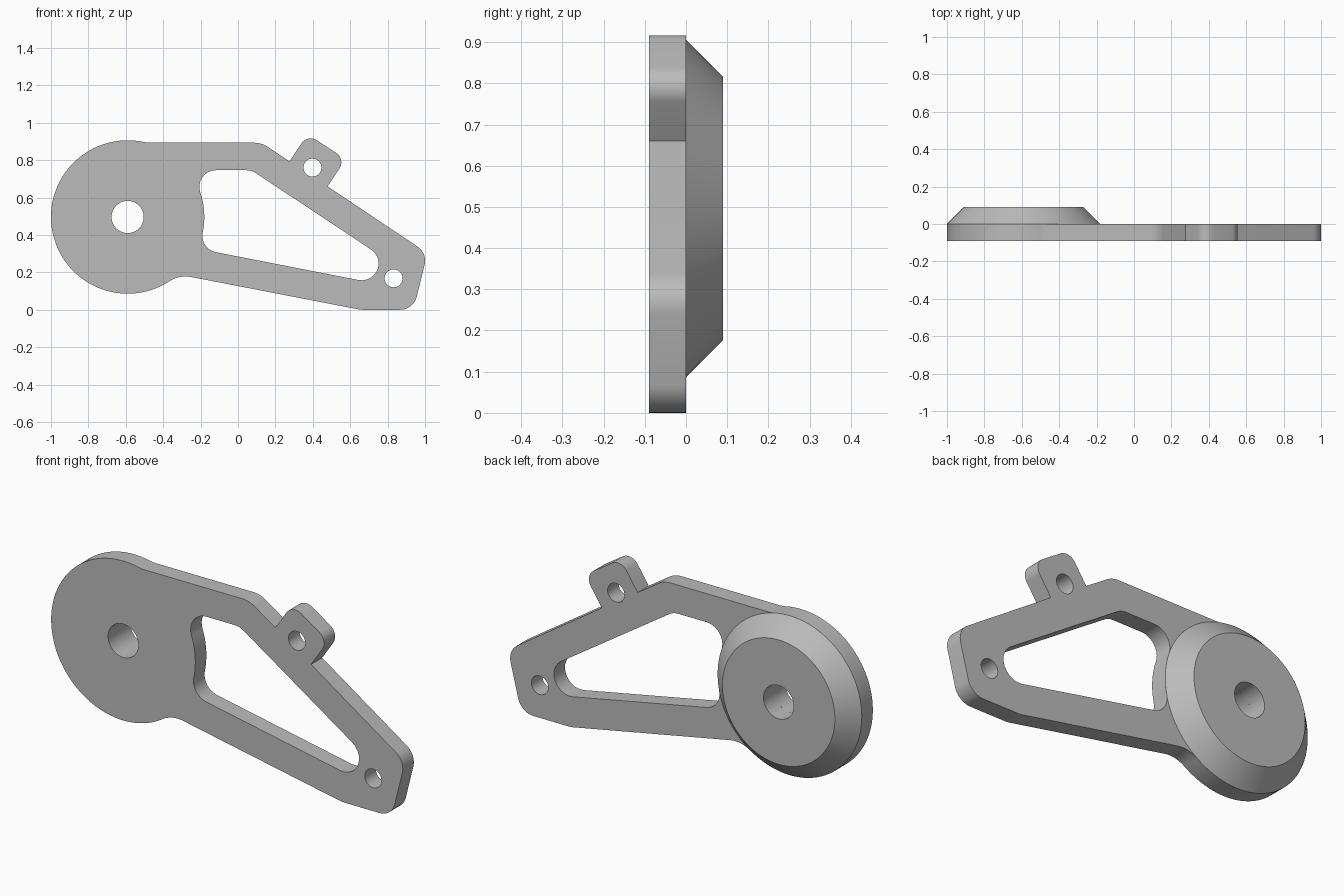
import bpy
import bmesh
from math import pi, radians, sin, cos, tan
from mathutils import Matrix, Vector

cube = bpy.data.objects.get("Cube")
if cube:
    bpy.data.objects.remove(cube, do_unlink=True)

THICK = 0.09                      # plate thickness, also boss height
HUB = Vector((-0.59, 0.496))      # hub centre in x, z
HUB_R, BORE_R, BOLT_R = 0.41, 0.086, 0.048

grey = bpy.data.materials.new("machined grey")
grey.use_nodes = True
grey.diffuse_color = (0.5, 0.5, 0.5, 1)
grey.node_tree.nodes["Principled BSDF"].inputs["Base Color"].default_value = grey.diffuse_color


def arc(centre, radius, start, end, steps):
    """Points on an arc, angles in degrees."""
    angles = [radians(start + (end - start) * i / steps) for i in range(steps + 1)]
    return [Vector(centre) + radius * Vector((cos(a), sin(a))) for a in angles]


def circle(centre, radius, steps=48):
    return arc(centre, radius, 0, 360, steps)[:-1]


def rounded(corners, steps=10):
    """Round each (x, z, radius) corner of a loop; radius 0 keeps the point."""
    points = [Vector(c[:2]) for c in corners]
    result = []
    for i, corner in enumerate(corners):
        p, r = points[i], corner[2]
        if r == 0:
            result.append(p)
            continue
        a = (points[i - 1] - p).normalized()
        b = (points[(i + 1) % len(points)] - p).normalized()
        half = a.angle(b) / 2
        centre = p + (a + b).normalized() * (r / sin(half))
        start = p + a * (r / tan(half)) - centre
        end = p + b * (r / tan(half)) - centre
        sweep = start.angle(end)
        for s in range(steps + 1):
            t = s / steps
            spoke = (start * sin((1 - t) * sweep) + end * sin(t * sweep)) / sin(sweep)
            result.append(centre + spoke)
    return result


def finish(name, bm, angle=30):
    bmesh.ops.remove_doubles(bm, verts=bm.verts, dist=0.0005)
    bmesh.ops.recalc_face_normals(bm, faces=bm.faces)
    mesh = bpy.data.meshes.new(name)
    bm.to_mesh(mesh)
    bm.free()
    mesh.materials.append(grey)
    obj = bpy.data.objects.new(name, mesh)
    bpy.context.collection.objects.link(obj)
    bpy.ops.object.select_all(action="DESELECT")
    obj.select_set(True)
    bpy.context.view_layer.objects.active = obj
    bpy.ops.object.shade_smooth_by_angle(angle=radians(angle))
    return obj


def plate(name, loops):
    """Extrude an outline with holes into a plate whose back lies on y = 0."""
    curve = bpy.data.curves.new(name + " outline", "CURVE")
    curve.dimensions = "2D"
    curve.fill_mode = "BOTH"
    curve.extrude = THICK / 2
    for loop in loops:
        spline = curve.splines.new("POLY")
        spline.points.add(len(loop) - 1)
        for point, p in zip(spline.points, loop):
            point.co = (p.x, p.y, 0, 1)
        spline.use_cyclic_u = True
    helper = bpy.data.objects.new(name + " outline", curve)
    bpy.context.collection.objects.link(helper)
    depsgraph = bpy.context.evaluated_depsgraph_get()
    mesh = bpy.data.meshes.new_from_object(helper.evaluated_get(depsgraph))
    bm = bmesh.new()
    bm.from_mesh(mesh)
    bpy.data.objects.remove(helper)
    bpy.data.meshes.remove(mesh)
    bm.transform(Matrix.Translation((0, -THICK / 2, 0)) @ Matrix.Rotation(pi / 2, 4, "X"))
    return finish(name, bm)


# Outer outline: round hub, top edge, bolt tab, arm tip, lower edge
hub_arc = [(p.x, p.y, 0) for p in arc(HUB, HUB_R, 303, 79, 72)]
outline = rounded(hub_arc + [
    (-0.488, 0.893, 0.2),
    (0.126, 0.893, 0.13),
    (0.275, 0.794, 0),
    (0.372, 0.939, 0.06),
    (0.576, 0.805, 0.06),
    (0.479, 0.660, 0),
    (1.013, 0.302, 0.09),
    (0.938, 0, 0.09),
    (0.655, 0, 0.15),
    (-0.312, 0.187, 0.155),
])

# Window follows the hub's edge on its left side
window_arc = [(p.x, p.y, 0) for p in arc(HUB, HUB_R, -11.4, 18.7, 12)]
window = rounded(window_arc + [
    (-0.2426, 0.746, 0.089),
    (0.072, 0.746, 0.09),
    (1.089, 0.072, 0.09),
    (-0.206, 0.325, 0.089),
])

plate("bracket_plate", [
    outline,
    window,
    circle(HUB, BORE_R),
    circle((0.398, 0.76), BOLT_R, 32),
    circle((0.832, 0.168), BOLT_R, 32),
])

# Bevelled boss on the back of the hub, lathed around the bore
bm = bmesh.new()
profile = [(BORE_R, 0), (BORE_R, THICK), (HUB_R - THICK, THICK), (HUB_R, 0)]
verts = [bm.verts.new((HUB.x + r, y, HUB.y)) for r, y in profile]
edges = [bm.edges.new((verts[i], verts[(i + 1) % 4])) for i in range(4)]
bmesh.ops.spin(bm, geom=verts + edges, cent=(HUB.x, 0, HUB.y), axis=(0, 1, 0),
               angle=2 * pi, steps=96, use_merge=True)
finish("hub_boss", bm)
